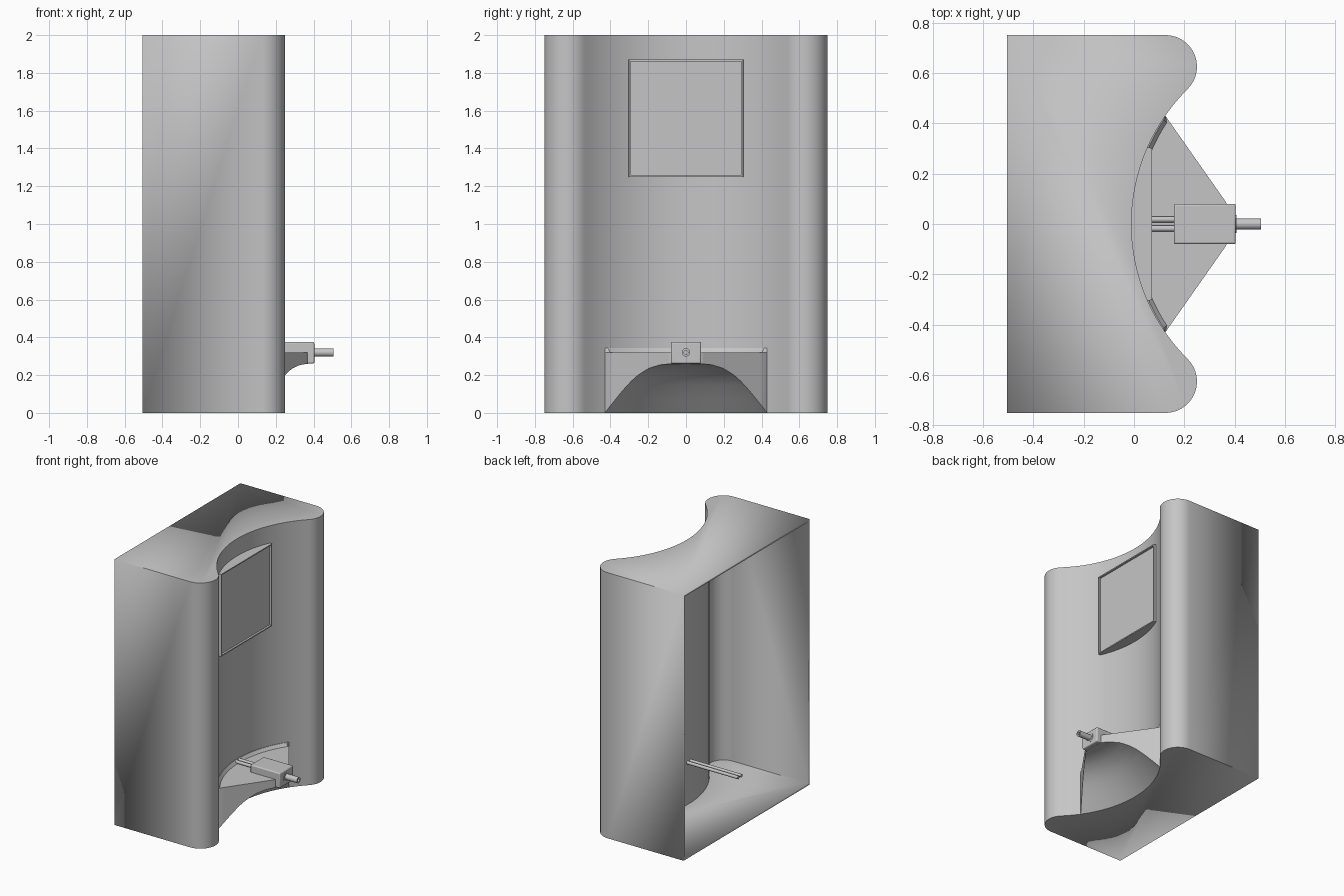
import bpy, bmesh, math
from mathutils import Matrix, Vector

cube = bpy.data.objects.get("Cube")
if cube:
    bpy.data.objects.remove(cube, do_unlink=True)

GREY = (0.56, 0.56, 0.56, 1)
mat = bpy.data.materials.new("light grey")
mat.use_nodes = True
mat.diffuse_color = GREY
mat.node_tree.nodes["Principled BSDF"].inputs["Base Color"].default_value = GREY

# Concave face: arc about (CX, 0), tangent to the rounded corner posts
CX, R = 0.745, 0.755
BACK, HALF, TIP = -0.505, 0.75, 0.125
POST_Y = HALF - TIP
SPAN = math.asin(0.43 / R)


def polar(r, a):
    return CX - r * math.cos(a), r * math.sin(a)


def steps(a, b, n):
    return [a + (b - a) * i / n for i in range(n + 1)]


def finish(name, bm, angle=30):
    bmesh.ops.remove_doubles(bm, verts=bm.verts, dist=1e-5)
    bmesh.ops.recalc_face_normals(bm, faces=bm.faces)
    me = bpy.data.meshes.new(name)
    bm.to_mesh(me)
    bm.free()
    ob = bpy.data.objects.new(name, me)
    bpy.context.collection.objects.link(ob)
    me.materials.append(mat)
    bpy.ops.object.select_all(action="DESELECT")
    ob.select_set(True)
    bpy.context.view_layer.objects.active = ob
    bpy.ops.object.shade_smooth_by_angle(angle=math.radians(angle))
    return ob


def prism(points, z0, z1, closed=True):
    bm = bmesh.new()
    low = [bm.verts.new((x, y, z0)) for x, y in points]
    top = [bm.verts.new((x, y, z1)) for x, y in points]
    bm.faces.new(low[::-1])
    bm.faces.new(top)
    n = len(points)
    for i in range(n if closed else n - 1):
        j = (i + 1) % n
        bm.faces.new((low[i], low[j], top[j], top[i]))
    return bm


def skin(sections):
    """Join closed cross-sections into a solid with capped ends."""
    bm = bmesh.new()
    rows = [[bm.verts.new(p) for p in s] for s in sections]
    n = len(rows[0])
    for a, b in zip(rows, rows[1:]):
        for i in range(n):
            bm.faces.new((a[i], a[(i + 1) % n], b[(i + 1) % n], b[i]))
    bm.faces.new(rows[0])
    bm.faces.new(rows[-1][::-1])
    return bm


def lathe_x(profile, y, z, sides=32):
    """Revolve (x, radius) points about an axis along x."""
    bm = bmesh.new()
    vs = [bm.verts.new((x, y + r, z)) for x, r in profile]
    es = [bm.edges.new(p) for p in zip(vs, vs[1:])]
    bmesh.ops.spin(bm, geom=vs + es, cent=(0, y, z), axis=(1, 0, 0),
                   angle=math.tau, steps=sides)
    return bm


# Cabinet: hollow shell, open at the back
post = [(TIP + TIP * math.cos(a), POST_Y + TIP * math.sin(a))
        for a in steps(math.pi / 2, -math.atan2(POST_Y, CX - TIP), 20)]
touch = math.atan2(POST_Y, CX - TIP)
outline = [(BACK, -HALF)] + [(x, -y) for x, y in post]
outline += [polar(R, a) for a in steps(-touch, touch, 40)[1:-1]]
outline += post[::-1] + [(BACK, HALF)]
cabinet = finish("cabinet", prism(outline, 0, 2, closed=False))
shell = cabinet.modifiers.new("wall", "SOLIDIFY")
shell.thickness = 0.015
shell.offset = -1
shell.use_even_offset = True

# Screen housing: flat front with a recessed panel, curved back set in the wall
FRONT = 0.072
edge = math.asin(0.302 / R)
housing = [polar(R + 0.005, a) for a in steps(edge, -edge, 20)]
housing += [(FRONT, -0.302), (FRONT, 0.302)]
bm = prism(housing, 1.25, 1.87)
bm.normal_update()
panel = max(bm.faces, key=lambda f: f.calc_center_median().x)
bmesh.ops.inset_region(bm, faces=[panel], thickness=0.012)
inner = bmesh.ops.extrude_face_region(bm, geom=[panel])
bmesh.ops.delete(bm, geom=[panel], context="FACES_ONLY")
bmesh.ops.translate(bm, vec=(-0.015, 0, 0),
                    verts=[v for v in inner["geom"] if isinstance(v, bmesh.types.BMVert)])
finish("screen_housing", bm)

# Tray: wedge plan, cove underneath sweeping down to the floor
TOP, NOSE, NOSE_Y = 0.32, 0.37, 0.08
WALL_X, WALL_Y = polar(R, SPAN)
COVE = [(0, 0), (0.09, 0.10), (0.15, 0.162), (0.20, 0.203),
        (0.26, 0.237), (0.32, 0.255), (0.40, 0.262)]


def reach(a):
    """Depth of the tray from the wall along the ray at angle a."""
    a = abs(a)
    nx, ny = WALL_Y - NOSE_Y, NOSE - WALL_X
    k = nx * WALL_X + ny * WALL_Y
    side = (nx * CX - k) / (nx * math.cos(a) - ny * math.sin(a))
    return max(0, R - max(side, (CX - NOSE) / math.cos(a)))


def cove(d):
    for (d0, z0), (d1, z1) in zip(COVE, COVE[1:]):
        if d <= d1:
            return z0 + (z1 - z0) * (d - d0) / (d1 - d0)
    return COVE[-1][1]


tray, rim = [], []
for a in steps(-SPAN, SPAN, 48):
    depth = reach(a)
    sec = [(*polar(R + 0.005, a), 0)]
    sec += [(*polar(R - d, a), cove(d)) for d in steps(0, depth, 14)]
    sec += [(*polar(R - depth, a), TOP), (*polar(R + 0.005, a), TOP)]
    tray.append(sec)
    lip = min(0.02, depth)
    rim.append([(*polar(R + 0.005, a), TOP - 0.005), (*polar(R - lip, a), TOP - 0.005),
                (*polar(R - lip, a), TOP), (*polar(R - lip * 0.2, a), TOP + 0.023),
                (*polar(R + 0.005, a), TOP + 0.023)])
finish("tray", skin(tray))
finish("tray_rim", skin(rim))

# Spout block with softened edges
bm = bmesh.new()
bmesh.ops.create_cube(bm, size=1, matrix=Matrix.Translation((0.281, 0, 0.318))
                      @ Matrix.Diagonal((0.246, 0.16, 0.114, 1)))
block = finish("spout_block", bm)
soft = block.modifiers.new("soft_edges", "BEVEL")
soft.width = 0.008
soft.segments = 3

# Nozzle with collar and bore
finish("nozzle", lathe_x([(0.39, 0.036), (0.406, 0.036), (0.406, 0.022), (0.505, 0.022),
                          (0.505, 0.011), (0.44, 0.011), (0.44, 0)], 0, TOP))

# Twin feed pipes running from the block back into the cabinet
for side, y in (("right", -0.018), ("left", 0.018)):
    finish("feed_pipe_" + side, lathe_x([(-0.45, 0), (-0.45, 0.012), (0.17, 0.012),
                                         (0.17, 0)], y, 0.332, 16))
